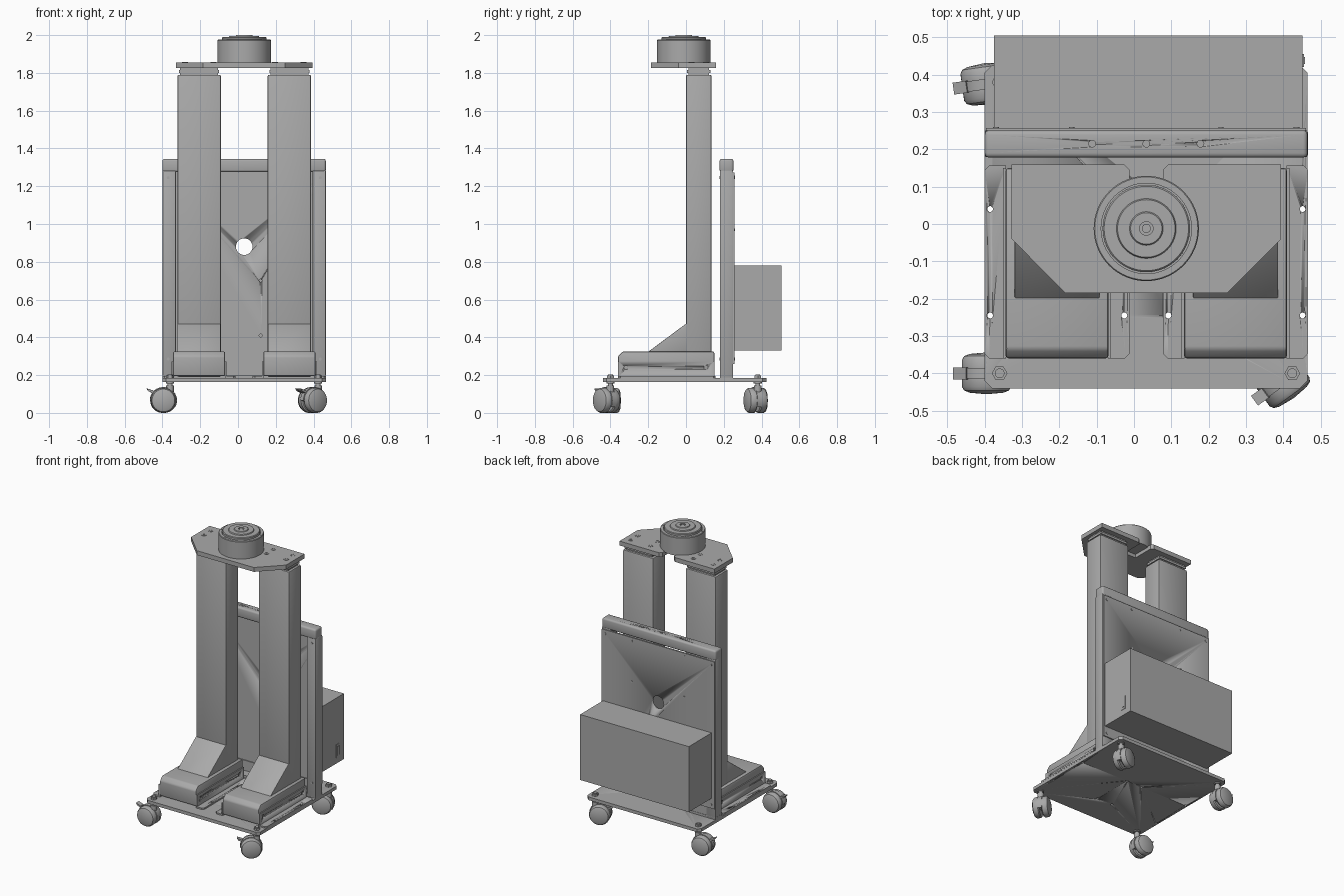
import bpy, bmesh, math
from mathutils import Matrix, Vector

if "Cube" in bpy.data.objects:
    bpy.data.objects.remove(bpy.data.objects["Cube"], do_unlink=True)

grey = bpy.data.materials.new("grey metal")
grey.use_nodes = True
grey.diffuse_color = (0.4, 0.4, 0.4, 1)
grey.node_tree.nodes["Principled BSDF"].inputs["Base Color"].default_value = (0.4, 0.4, 0.4, 1)

CX = 0.033                      # centre line of the frame
AXES = {"x": Matrix.Rotation(math.pi / 2, 4, "Y"),
        "y": Matrix.Rotation(-math.pi / 2, 4, "X"),
        "z": Matrix.Identity(4)}


def finish(name, bm, bevel=0, segments=2):
    bmesh.ops.recalc_face_normals(bm, faces=bm.faces)
    if bevel:
        edges = [e for e in bm.edges if e.calc_face_angle(0) > 0.5]
        bmesh.ops.bevel(bm, geom=edges, offset=bevel, segments=segments,
                        profile=0.5, affect="EDGES", clamp_overlap=True)
    mesh = bpy.data.meshes.new(name)
    bm.to_mesh(mesh)
    bm.free()
    mesh.materials.append(grey)
    obj = bpy.data.objects.new(name, mesh)
    bpy.context.collection.objects.link(obj)
    bpy.ops.object.select_all(action="DESELECT")
    obj.select_set(True)
    bpy.context.view_layer.objects.active = obj
    bpy.ops.object.shade_smooth_by_angle(angle=math.radians(35))
    return obj


def box(name, x, y, z, bevel=0, segments=2):
    bm = bmesh.new()
    bmesh.ops.create_cube(bm, size=1)
    for v in bm.verts:
        v.co = Vector([(r[0] + r[1]) / 2 + c * (r[1] - r[0]) for r, c in zip((x, y, z), v.co)])
    return finish(name, bm, bevel, segments)


def prism(name, points, low, high, to3d, bevel=0):
    bm = bmesh.new()
    face = bm.faces.new([bm.verts.new(to3d(a, b, low)) for a, b in points])
    top = bmesh.ops.extrude_face_region(bm, geom=[face])["geom"]
    shift = to3d(0, 0, high) - to3d(0, 0, low)
    bmesh.ops.translate(bm, vec=shift, verts=[g for g in top if isinstance(g, bmesh.types.BMVert)])
    return finish(name, bm, bevel)


def flat(a, b, h):              # outline drawn in plan
    return Vector((a, b, h))


def side(a, b, h):              # outline drawn from the side
    return Vector((h, a, b))


def lathe(name, profile, centre, axis="z", steps=48, turn=None):
    bm = bmesh.new()
    verts = [bm.verts.new((r, 0, h)) for r, h in profile]
    edges = [bm.edges.new(p) for p in zip(verts, verts[1:])]
    bmesh.ops.spin(bm, geom=verts + edges, angle=2 * math.pi, steps=steps,
                   axis=(0, 0, 1), cent=(0, 0, 0))
    bmesh.ops.remove_doubles(bm, verts=bm.verts, dist=1e-5)
    m = Matrix.Translation(centre) @ (turn or Matrix.Identity(4)) @ AXES[axis]
    bm.transform(m)
    return finish(name, bm)


def disc(name, centre, r, h, axis="z", steps=24, turn=None):
    return lathe(name, [(0, -h / 2), (r, -h / 2), (r, h / 2), (0, h / 2)], centre, axis, steps, turn)


def drill(obj, centres, r, axis, depth=0.1):
    for c in centres:
        cutter = disc("drill", c, r, depth, axis)
        cutter.hide_render = True
        mod = obj.modifiers.new("hole", "BOOLEAN")
        mod.operation, mod.solver, mod.object = "DIFFERENCE", "EXACT", cutter
        bpy.context.view_layer.objects.active = obj
        bpy.ops.object.modifier_apply(modifier=mod.name)
        bpy.data.objects.remove(cutter, do_unlink=True)


# Base plate with clipped corners
xa, xb, ya, yb, c = -0.40, 0.465, -0.44, 0.425, 0.02
base = prism("base_plate", [(xa + c, ya), (xb - c, ya), (xb, ya + c), (xb, yb - c),
                            (xb - c, yb), (xa + c, yb), (xa, yb - c), (xa, ya + c)],
             0.163, 0.185, flat)
drill(base, [(CX + s * o, y, 0.17) for s in (-1, 1) for o in (0.059, 0.418) for y in (0.04, -0.245)],
      0.008, "z")

# Two columns with their feet
for s, label in ((-1, "right"), (1, "left")):
    x = CX + s * 0.239
    box(label + "_column", (x - 0.115, x + 0.115), (0, 0.135), (0.19, 1.79), 0.008)
    box(label + "_column_neck", (x - 0.1, x + 0.1), (0.012, 0.123), (1.78, 1.826))
    box(label + "_column_cap", (x - 0.106, x + 0.106), (0.005, 0.13), (1.8, 1.815))
    prism(label + "_foot", [(-0.36, 0.195), (-0.36, 0.30), (-0.335, 0.325), (0.15, 0.325), (0.15, 0.195)],
          x - 0.138, x + 0.138, side, 0.008)
    prism(label + "_gusset", [(-0.205, 0.32), (0, 0.472), (0.02, 0.472), (0.02, 0.32)],
          x - 0.114, x + 0.114, side, 0.003)
    # Angle brackets on both sides of the foot
    for d in (-1, 1):
        inner, wall, outer = x + d * 0.137, x + d * 0.145, x + d * 0.194
        upright = box(label + "_bracket_wall", sorted((inner, wall)), (-0.36, 0.15), (0.185, 0.273))
        drill(upright, [(wall, y, 0.24) for y in (-0.317, 0.105)], 0.011, "x", 0.02)
        flange = prism(label + "_bracket_flange",
                       [(inner, -0.36), (outer - d * 0.012, -0.36), (outer, -0.348),
                        (outer, 0.145), (outer - d * 0.012, 0.157), (inner, 0.157)],
                       0.185, 0.195, flat)
        drill(flange, [(x + d * 0.18, y, 0.19) for y in (0.04, -0.245)], 0.008, "z")

# Top plate, notched at the back and chamfered at the front
half = [(0.045, 0.0), (0.045, 0.145), (0.06, 0.16), (0.361, 0.16), (0.361, -0.04), (0.217, -0.185)]
outline = [(CX + a, b) for a, b in half] + [(CX - a, b) for a, b in reversed(half)]
prism("top_plate", outline, 1.826, 1.856, flat)
for bx in (-0.313, -0.163, 0.163, 0.313):
    for by in (0.03, 0.105):
        lathe("top_bolt", [(0.009, 1.852), (0.009, 1.858), (0.016, 1.858), (0.016, 1.854)],
              (CX + bx, by, 0), steps=20)

# Round turntable
hub = (CX, -0.012, 0)
lathe("turntable", [(0, 1.85), (0.141, 1.85), (0.141, 1.972), (0.138, 1.976), (0.121, 1.976),
                    (0.121, 1.97), (0.117, 1.97), (0.117, 1.986), (0.113, 1.99), (0.08, 1.99),
                    (0.077, 1.996), (0.045, 1.996), (0.042, 2.0), (0.018, 2.0), (0.018, 1.99),
                    (0.012, 1.99), (0.012, 1.997), (0, 1.997)], hub, steps=64)
for i in range(6):
    a = math.radians(15 + 60 * i)
    disc("rim_screw", (hub[0] + 0.13 * math.cos(a), hub[1] + 0.13 * math.sin(a), 1.976), 0.005, 0.003, steps=12)
for i in range(8):
    a = math.pi / 4 * i
    disc("hub_screw", (hub[0] + 0.031 * math.cos(a), hub[1] + 0.031 * math.sin(a), 1.9995), 0.005, 0.001, steps=12)

# Back frame: two rails, top and bottom bars, thin rear panel
for s, label in ((-1, "right"), (1, "left")):
    edge = CX + s * 0.4325
    box(label + "_rail", sorted((edge, edge - s * 0.07)), (0.18, 0.25), (0.185, 1.285), 0.004)
    for z in (0.285, 1.245):
        disc("rail_screw", (edge - s * 0.03, 0.18, z), 0.008, 0.004, "y", 16)
        disc("panel_screw", (edge - s * 0.03, 0.258, z), 0.008, 0.004, "y", 16)
    for z in (0.97, 1.25):
        disc("panel_screw", (CX + s * 0.2, 0.258, z), 0.007, 0.004, "y", 16)
bar = box("top_bar", (xa, xb), (0.178, 0.251), (1.275, 1.345), 0.012, 3)
drill(bar, [(CX + o, 0.215, 1.345) for o in (-0.145, 0, 0.145)], 0.009, "z", 0.06)
box("bottom_bar", (xa, xb), (0.18, 0.25), (0.185, 0.20))
panel = box("rear_panel", (xa + 0.004, xb - 0.004), (0.246, 0.257), (0.26, 1.272))
drill(panel, [(CX, 0.25, 0.88)], 0.044, "y")
drill(panel, [(0.12, 0.25, z) for z in (0.41, 0.70)], 0.008, "y", 0.02)
box("lower_panel", (xa + 0.01, xb - 0.01), (0.24, 0.248), (0.19, 0.27))

# Rear equipment box with a small switch recess plate
box("equipment_box", (-0.375, 0.452), (0.255, 0.505), (0.33, 0.78))
box("switch_frame", (0.45, 0.455), (0.42, 0.455), (0.37, 0.46))
box("switch", (0.45, 0.458), (0.428, 0.447), (0.385, 0.445))


# Swivel casters, each turned its own way
def caster(name, x, y, degrees):
    turn = Matrix.Rotation(math.radians(degrees), 4, "Z")
    place = Matrix.Translation((x, y, 0)) @ turn
    axle = 0.035
    for d in (-1, 1):
        w = [(0, 0.008), (0.06, 0.008), (0.066, 0.014), (0.066, 0.036), (0.06, 0.046), (0.045, 0.052), (0, 0.056)]
        lathe(name + "_wheel", [(r, d * h) for r, h in w], place @ Vector((axle, 0, 0.066)), "y", 36, turn)
    hood = [(axle + 0.071 * math.cos(math.radians(a)), 0.066 + 0.071 * math.sin(math.radians(a)))
            for a in range(0, 211, 15)]
    prism(name + "_hood", hood, -0.014, 0.014, lambda a, b, h: place @ Vector((a, h, b)))
    prism(name + "_brake", [(0.08, 0.10), (0.115, 0.115), (0.125, 0.13), (0.09, 0.118)],
          -0.016, 0.016, lambda a, b, h: place @ Vector((a, h, b)))
    lathe(name + "_stem", [(0, 0.07), (0.02, 0.07), (0.02, 0.145), (0.013, 0.145), (0.013, 0.185),
                           (0.013, 0.204), (0, 0.204)], (x, y, 0), steps=20)
    disc(name + "_washer", (x, y, 0.160), 0.022, 0.008)
    disc(name + "_nut", (x, y, 0.191), 0.021, 0.013, steps=6)


caster("front_right_caster", -0.36, -0.40, 180)
caster("front_left_caster", 0.424, -0.40, 216)
caster("back_right_caster", -0.36, 0.38, 188)
caster("back_left_caster", 0.424, 0.38, 200)
